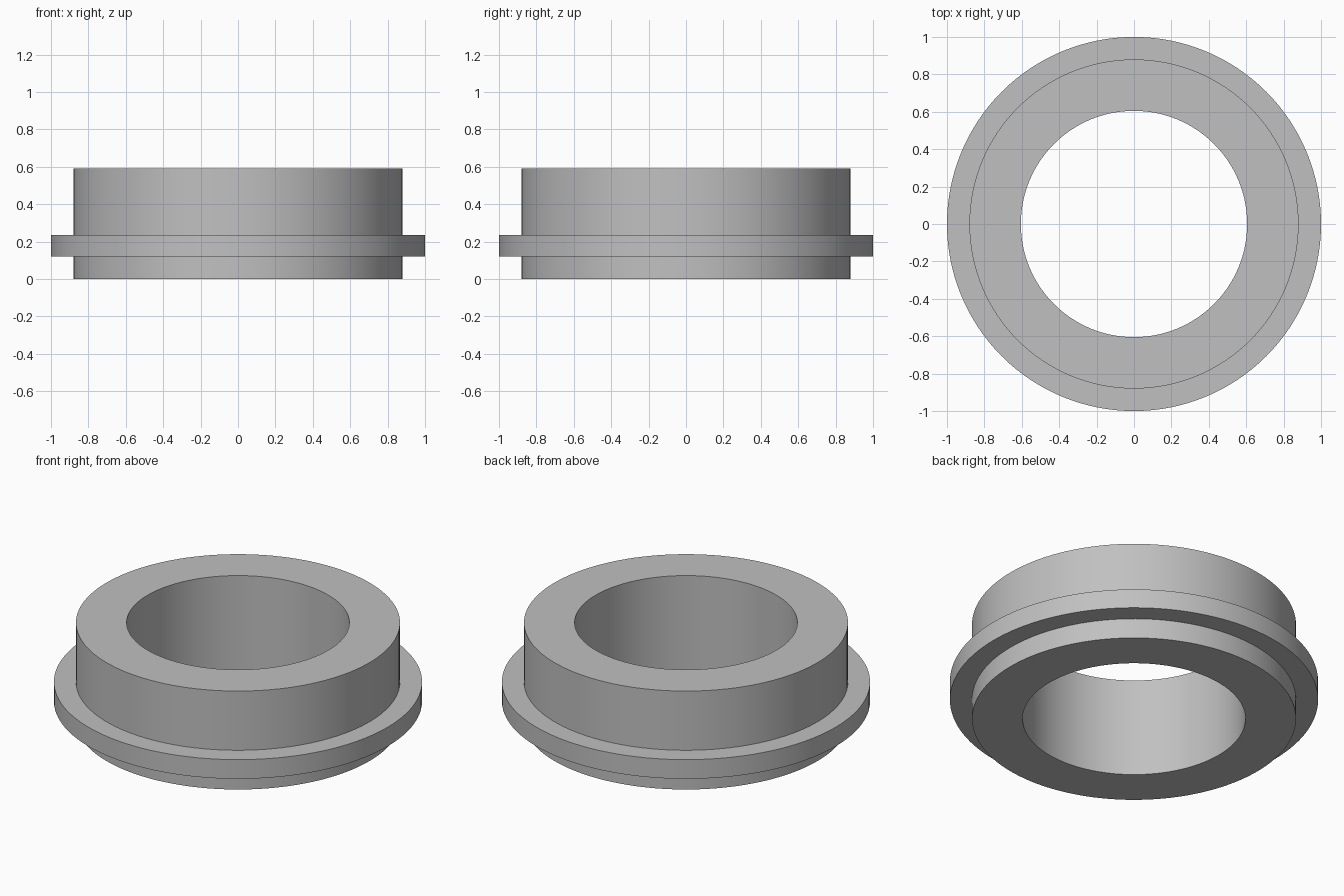
import bpy
import bmesh
from math import cos, sin, tau, radians

cube = bpy.data.objects.get("Cube")
if cube:
    bpy.data.objects.remove(cube, do_unlink=True)

SEGMENTS = 128
BORE, BODY, FLANGE = 0.605, 0.88, 1.0
HEIGHT, FLANGE_LOW, FLANGE_TOP = 0.59, 0.12, 0.235

# Plain grey material
grey = bpy.data.materials.new("plain grey")
grey.use_nodes = True
colour = (0.53, 0.53, 0.53, 1)
grey.diffuse_color = colour
grey.node_tree.nodes["Principled BSDF"].inputs["Base Color"].default_value = colour


def lathe(name, profile):
    """Revolve a closed (radius, height) profile about the z axis."""
    bm = bmesh.new()
    rings = [[bm.verts.new((r * cos(tau * i / SEGMENTS), r * sin(tau * i / SEGMENTS), z))
              for r, z in profile] for i in range(SEGMENTS)]
    for i, ring in enumerate(rings):
        following = rings[(i + 1) % SEGMENTS]
        for j in range(len(profile)):
            k = (j + 1) % len(profile)
            bm.faces.new((ring[j], following[j], following[k], ring[k]))
    bmesh.ops.recalc_face_normals(bm, faces=bm.faces)
    mesh = bpy.data.meshes.new(name)
    bm.to_mesh(mesh)
    bm.free()
    mesh.materials.append(grey)
    obj = bpy.data.objects.new(name, mesh)
    bpy.context.collection.objects.link(obj)
    bpy.ops.object.select_all(action="DESELECT")
    obj.select_set(True)
    bpy.context.view_layer.objects.active = obj
    bpy.ops.object.shade_smooth_by_angle(angle=radians(30))
    return obj


# Bored sleeve with an outer flange, one continuous turned section
lathe("flanged_bushing", [
    (BORE, 0), (BODY, 0), (BODY, FLANGE_LOW), (FLANGE, FLANGE_LOW),
    (FLANGE, FLANGE_TOP), (BODY, FLANGE_TOP), (BODY, HEIGHT), (BORE, HEIGHT)])
